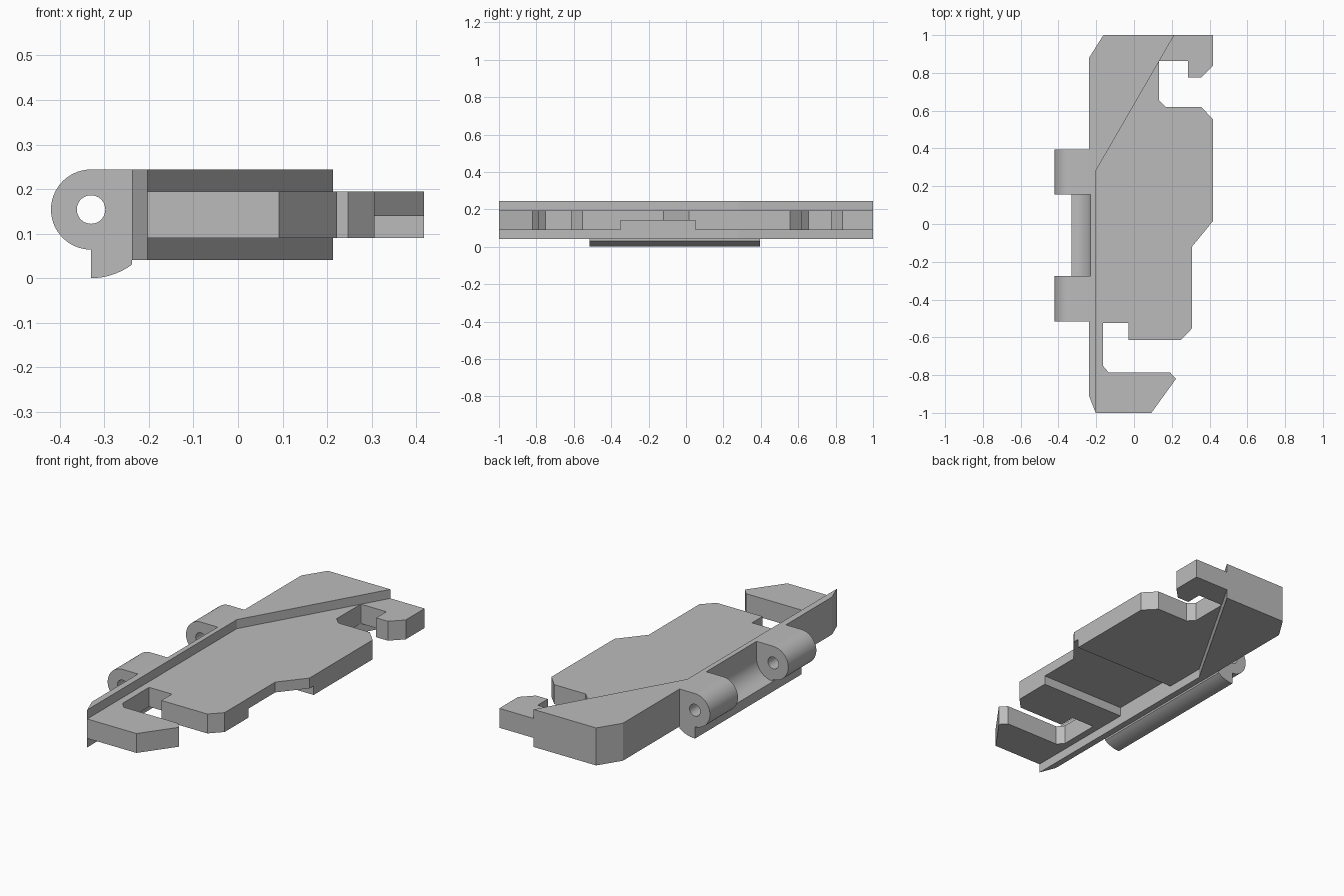
import bpy, bmesh
from math import sin, cos, radians, sqrt
from mathutils import Vector

cube = bpy.data.objects.get("Cube")
if cube:
    bpy.data.objects.remove(cube, do_unlink=True)

grey = bpy.data.materials.new("plain grey")
grey.use_nodes = True
colour = (0.5, 0.5, 0.5, 1)
grey.diffuse_color = colour
grey.node_tree.nodes["Principled BSDF"].inputs["Base Color"].default_value = colour


def prism(name, points, low, high, axis="z"):
    """Extrude a closed outline: (x, y) along z, or (x, z) along y."""
    bm = bmesh.new()
    place = (lambda p: (p[0], p[1], low)) if axis == "z" else (lambda p: (p[0], low, p[1]))
    face = bm.faces.new([bm.verts.new(place(p)) for p in points])
    step = Vector((0, 0, high - low)) if axis == "z" else Vector((0, high - low, 0))
    ext = bmesh.ops.extrude_face_region(bm, geom=[face])
    bmesh.ops.translate(bm, vec=step, verts=[v for v in ext["geom"] if isinstance(v, bmesh.types.BMVert)])
    bmesh.ops.recalc_face_normals(bm, faces=bm.faces)
    mesh = bpy.data.meshes.new(name)
    bm.to_mesh(mesh)
    bm.free()
    mesh.materials.append(grey)
    obj = bpy.data.objects.new(name, mesh)
    bpy.context.collection.objects.link(obj)
    return obj


def activate(obj):
    bpy.ops.object.select_all(action="DESELECT")
    obj.select_set(True)
    bpy.context.view_layer.objects.active = obj


def cut(obj, cutter):
    cutter.hide_render = True
    mod = obj.modifiers.new("cut", "BOOLEAN")
    mod.operation, mod.solver, mod.object = "DIFFERENCE", "EXACT", cutter
    activate(obj)
    bpy.ops.object.modifier_apply(modifier=mod.name)
    bpy.data.objects.remove(cutter, do_unlink=True)


def smooth(obj):
    activate(obj)
    bpy.ops.object.shade_smooth_by_angle(angle=radians(30))


AX, AZ = -0.33, 0.154      # hinge axis
RAIL, WALL = -0.238, -0.23  # outer rail face and hinge recess face


def arc(radius, start, end, steps=20):
    angles = [radians(start + (end - start) * i / steps) for i in range(steps + 1)]
    return [(AX + radius * cos(a), AZ + radius * sin(a)) for a in angles]


# Thick side rail with the triangular rear corner
prism("side_rail", [
    (RAIL, -0.91), (-0.203, -1), (-0.203, 0.28), (0.213, 1), (-0.162, 1), (RAIL, 0.88),
    (RAIL, 0.155), (WALL, 0.155), (WALL, -0.275), (RAIL, -0.275)], 0.041, 0.244)

# Thin plate with a hook at each end
plate = prism("hooked_plate", [
    (-0.203, -1), (0.092, -1), (0.222, -0.82), (0.19, -0.785), (-0.135, -0.785),
    (-0.165, -0.75), (-0.165, -0.525), (-0.028, -0.525), (-0.028, -0.615),
    (0.247, -0.615), (0.307, -0.553), (0.307, -0.12), (0.418, 0.015), (0.418, 0.555),
    (0.355, 0.62), (0.167, 0.62), (0.132, 0.655), (0.132, 0.862), (0.285, 0.862),
    (0.285, 0.775), (0.355, 0.775), (0.418, 0.838), (0.418, 1), (0.213, 1),
    (-0.203, 0.28)], 0.09, 0.195)

# Wide channel across the underside
cut(plate, prism("channel_cutter", [(-0.3, -0.35), (0.6, -0.35), (0.6, 0.05), (-0.3, 0.05)], 0, 0.139))

# Hinge knuckles, each drilled for the pin
lip_z = AZ - sqrt(AZ ** 2 - (RAIL - AX) ** 2)
lip_end = radians(0)
lip_arc = [(x, z) for x, z in arc(AZ, 270, 310, 16) if x < RAIL - 0.002] + [(RAIL, lip_z)]
for name, low, high in (("front_knuckle", -0.515, -0.275), ("rear_knuckle", 0.155, 0.395)):
    knuckle = prism(name, arc(0.09, 90, 270, 28) + lip_arc + [(RAIL, 0.244)], low, high, "y")
    cut(knuckle, prism("pin_cutter", arc(0.032, 0, 350, 35), low - 0.1, high + 0.1, "y"))
    smooth(knuckle)

# Curved trough between the knuckles
trough = prism("hinge_trough", lip_arc + [(RAIL, 0.041), (WALL, 0.041)] + arc(0.1, 360, 270),
               -0.275, 0.155, "y")
smooth(trough)
